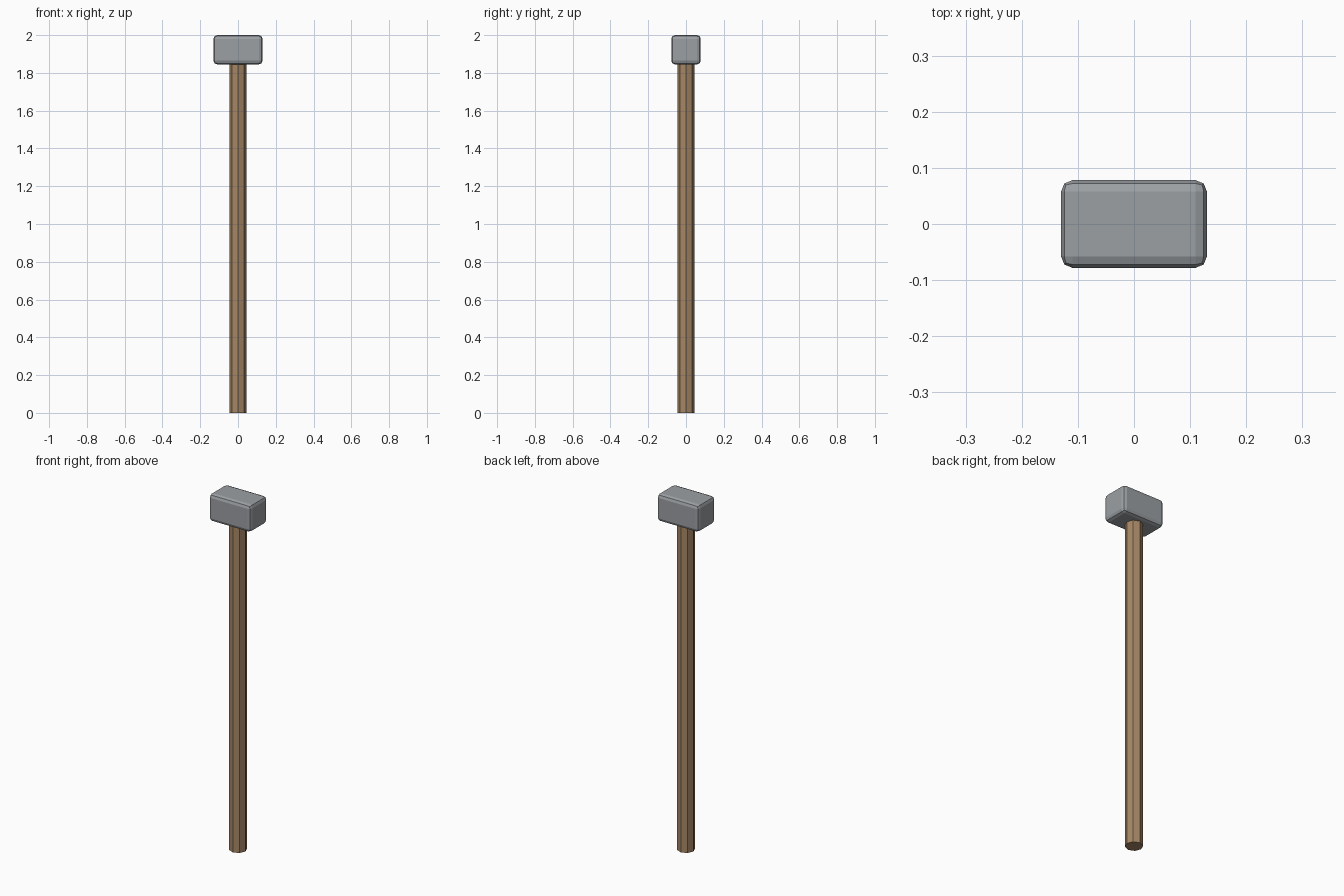
import bpy

default_cube = bpy.data.objects.get("Cube")
if default_cube:
    bpy.data.objects.remove(default_cube, do_unlink=True)


def make_material(name, rgb, roughness, metallic=0.0):
    mat = bpy.data.materials.new(name)
    mat.use_nodes = True
    mat.diffuse_color = (*rgb, 1.0)
    shader = mat.node_tree.nodes["Principled BSDF"]
    shader.inputs["Base Color"].default_value = (*rgb, 1.0)
    shader.inputs["Roughness"].default_value = roughness
    shader.inputs["Metallic"].default_value = metallic
    return mat


wood = make_material("wood", (0.38, 0.24, 0.13), 0.8)
steel = make_material("steel", (0.33, 0.35, 0.37), 0.5)

TOP = 2.0
HEAD_SIZE = (0.26, 0.156, 0.155)
HEAD_CENTRE = TOP - HEAD_SIZE[2] / 2

# Octagonal handle, running up into the middle of the head
bpy.ops.mesh.primitive_cylinder_add(
    vertices=8, radius=0.046, depth=HEAD_CENTRE, location=(0, 0, HEAD_CENTRE / 2))
handle = bpy.context.object
handle.name = "handle"
handle.data.materials.append(wood)

# Block head with rounded-off edges
bpy.ops.mesh.primitive_cube_add(size=1, location=(0, 0, HEAD_CENTRE))
head = bpy.context.object
head.name = "hammer_head"
head.scale = HEAD_SIZE
bpy.ops.object.transform_apply(location=False, rotation=False, scale=True)
head.data.materials.append(steel)
bevel = head.modifiers.new("edge_bevel", 'BEVEL')
bevel.width = 0.02
bevel.segments = 2
